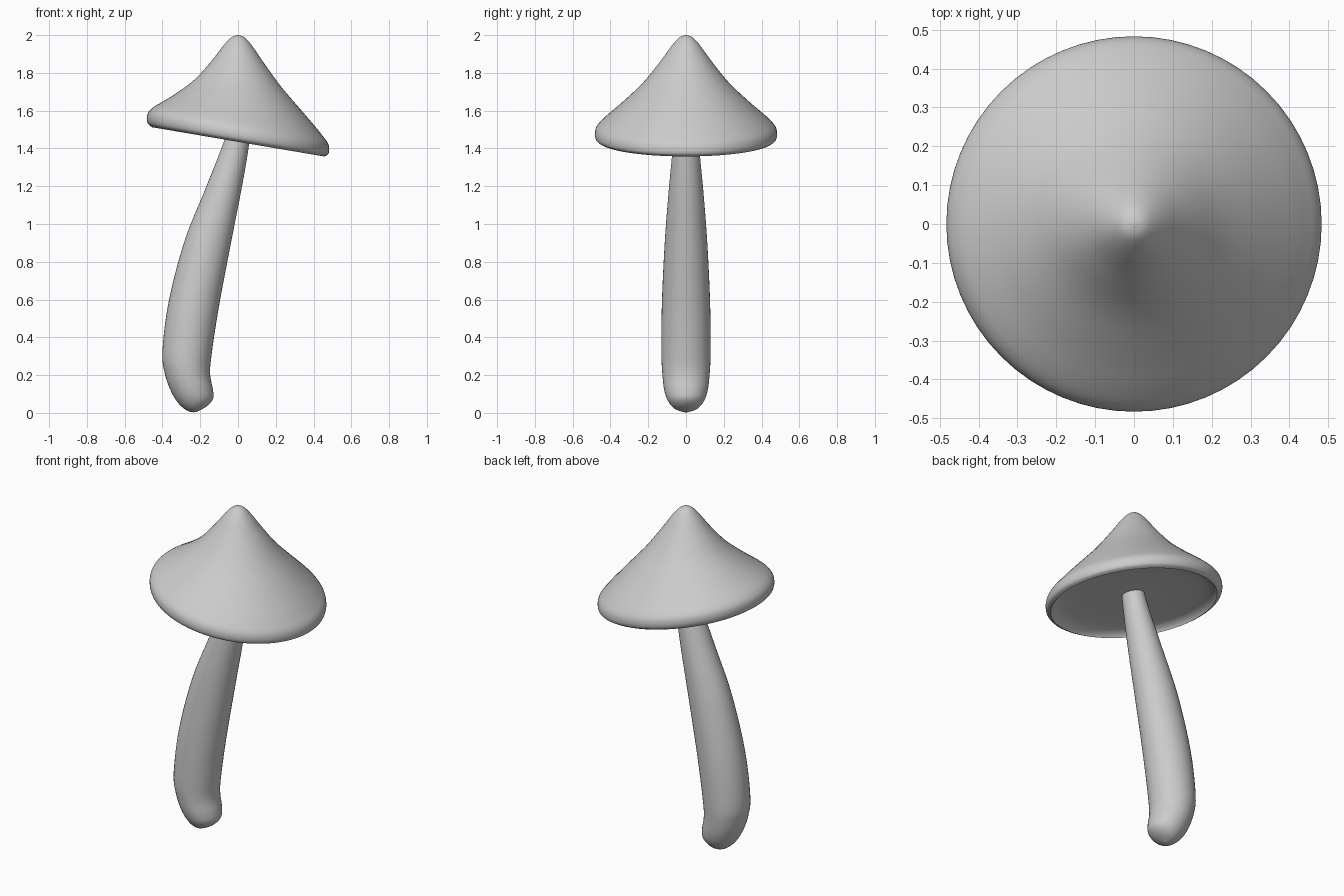
import bpy, bmesh, math
from mathutils import Vector

if "Cube" in bpy.data.objects:
    bpy.data.objects.remove(bpy.data.objects["Cube"])


def spline(rows, steps=5):
    """Smooth a short table of tuples with Catmull-Rom interpolation."""
    pts = [Vector(r) for r in rows]
    out = []
    for i in range(len(pts) - 1):
        p0, p1, p2 = pts[max(i - 1, 0)], pts[i], pts[i + 1]
        p3 = pts[min(i + 2, len(pts) - 1)]
        for k in range(steps):
            t = k / steps
            out.append(0.5 * (2 * p1 + (p2 - p0) * t + (2 * p0 - 5 * p1 + 4 * p2 - p3) * t * t
                              + (3 * p1 - p0 - 3 * p2 + p3) * t ** 3))
    return out + [pts[-1]]


def loft(name, rings, angle):
    """Skin a list of equal rings and close both ends."""
    bm = bmesh.new()
    loops = [[bm.verts.new(p) for p in ring] for ring in rings]
    n = len(loops[0])
    for a, b in zip(loops, loops[1:]):
        for i in range(n):
            j = (i + 1) % n
            bm.faces.new((a[i], a[j], b[j], b[i]))
    bm.faces.new(loops[0])
    bm.faces.new(loops[-1])
    bmesh.ops.recalc_face_normals(bm, faces=bm.faces[:])
    mesh = bpy.data.meshes.new(name)
    bm.to_mesh(mesh)
    bm.free()
    obj = bpy.data.objects.new(name, mesh)
    bpy.context.collection.objects.link(obj)
    bpy.context.view_layer.objects.active = obj
    obj.select_set(True)
    bpy.ops.object.shade_smooth_by_angle(angle=math.radians(angle))
    obj.select_set(False)
    return obj


def angles(n):
    return [2 * math.pi * i / n for i in range(n)]


# Cap: pointed bell over a rolled rim, with a shallow hollow underneath
top = spline([(0.003, 2.0), (0.035, 1.988), (0.075, 1.945), (0.137, 1.86), (0.23, 1.745),
              (0.34, 1.64), (0.43, 1.56), (0.472, 1.515), (0.483, 1.48),
              (0.477, 1.45), (0.455, 1.435)])
under = spline([(0.455, 1.435), (0.435, 1.455), (0.38, 1.475), (0.2, 1.485), (0.003, 1.485)], 3)


def cap_ring(r, z):
    # the rim leans down to +x, the tip stays upright
    lean = 0.17 * min(1, r / 0.45) if z > 1.5 else 0.17
    return [(r * math.cos(a), r * math.sin(a), z - lean * r * math.cos(a)) for a in angles(64)]


loft("cap", [cap_ring(*p) for p in top + under[1:]], 50)

# Stem: each row is left x, left z, right x, right z, half depth
stem = spline([
    (-0.235, 0.003, -0.22, 0.005, 0.01), (-0.27, 0.012, -0.165, 0.035, 0.06),
    (-0.315, 0.05, -0.132, 0.075, 0.095), (-0.355, 0.115, -0.133, 0.125, 0.115),
    (-0.388, 0.21, -0.147, 0.20, 0.125), (-0.40, 0.33, -0.142, 0.29, 0.13),
    (-0.365, 0.60, -0.105, 0.54, 0.128), (-0.28, 0.92, -0.043, 0.87, 0.113),
    (-0.175, 1.18, 0.01, 1.14, 0.093), (-0.09, 1.395, 0.048, 1.35, 0.073),
    (-0.05, 1.51, 0.066, 1.48, 0.064)])


def stem_ring(row):
    lx, lz, rx, rz, d = row
    ring = []
    for a in angles(40):
        t = 0.5 + 0.5 * math.cos(a)
        ring.append((lx + (rx - lx) * t, d * math.sin(a), lz + (rz - lz) * t))
    return ring


loft("stem", [stem_ring(r) for r in stem], 60)
